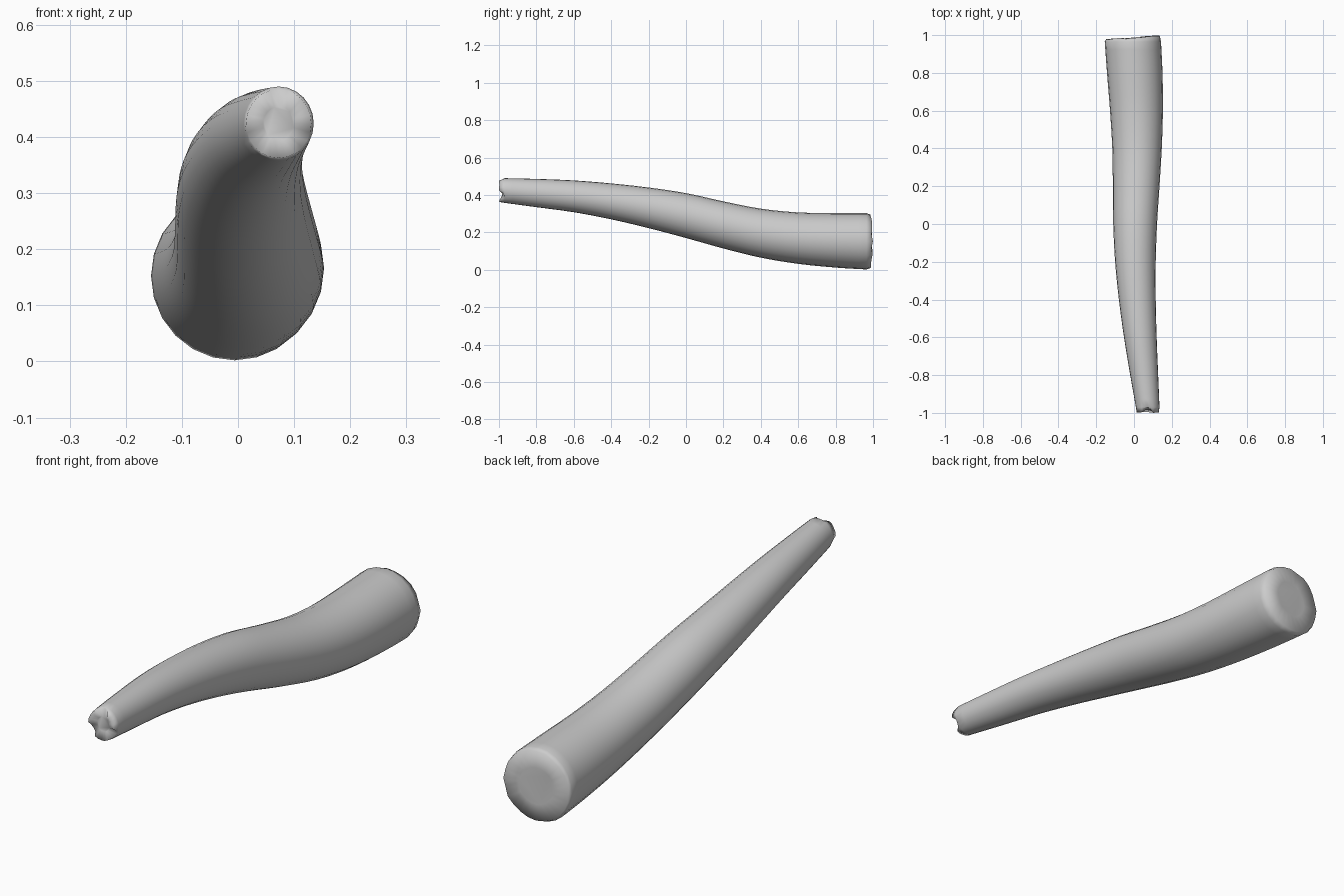
import bpy, bmesh, math, random

if "Cube" in bpy.data.objects:
    bpy.data.objects.remove(bpy.data.objects["Cube"])

random.seed(4)
SIDES = 24

# Sections along the limb: y, left, right, bottom, top
SECTIONS = [
    (-0.97, 0.01, 0.135, 0.358, 0.49),
    (-0.80, -0.02, 0.128, 0.335, 0.486),
    (-0.60, -0.053, 0.12, 0.308, 0.478),
    (-0.40, -0.08, 0.115, 0.27, 0.462),
    (-0.20, -0.10, 0.115, 0.223, 0.44),
    (0.00, -0.11, 0.122, 0.17, 0.41),
    (0.20, -0.112, 0.135, 0.114, 0.366),
    (0.40, -0.115, 0.147, 0.065, 0.327),
    (0.60, -0.127, 0.153, 0.032, 0.307),
    (0.80, -0.143, 0.151, 0.012, 0.303),
    (0.965, -0.155, 0.143, 0.002, 0.303),
]


def catmull(a, b, c, d, t):
    return tuple(0.5 * (2 * q + (r - p) * t + (2 * p - 5 * q + 4 * r - s) * t * t
                        + (3 * q - p - 3 * r + s) * t ** 3)
                 for p, q, r, s in zip(a, b, c, d))


def smooth_sections(rows, steps):
    out = []
    for i in range(len(rows) - 1):
        a, d = rows[max(i - 1, 0)], rows[min(i + 2, len(rows) - 1)]
        out += [catmull(a, rows[i], rows[i + 1], d, k / steps) for k in range(steps)]
    return out + [rows[-1]]


def add_ring(bm, section, scale=1.0, offset=lambda a: 0.0):
    y, left, right, bottom, top = section
    cx, cz = (left + right) / 2, (bottom + top) / 2
    rx, rz = (right - left) / 2 * scale, (top - bottom) / 2 * scale
    ring = []
    for k in range(SIDES):
        a = math.tau * k / SIDES
        ring.append(bm.verts.new((cx + rx * math.cos(a), y + offset(a), cz + rz * math.sin(a))))
    return ring


def front_wobble(a):
    notch = 0.025 * max(0.0, math.cos(3 * (a - math.pi / 2)))
    return -0.03 + notch + random.uniform(0, 0.006)


def back_wobble(a):
    return 0.023 + 0.010 * math.cos(a) + random.uniform(-0.006, 0.002)


bm = bmesh.new()
front, back = SECTIONS[0], SECTIONS[-1]

# Rough front end, long tapering body, rough back end
rings = [add_ring(bm, front, 0.45, lambda a: -0.012),
         add_ring(bm, front, 0.93, front_wobble)]
rings += [add_ring(bm, s) for s in smooth_sections(SECTIONS, 3)]
rings += [add_ring(bm, back, 0.95, back_wobble),
          add_ring(bm, back, 0.5, lambda a: 0.022 + 0.008 * math.cos(a))]
for r0, r1 in zip(rings, rings[1:]):
    for k in range(SIDES):
        n = (k + 1) % SIDES
        bm.faces.new((r0[k], r0[n], r1[n], r1[k]))
bm.faces.new(rings[0])
bm.faces.new(rings[-1])
bmesh.ops.recalc_face_normals(bm, faces=bm.faces)
for f in bm.faces:
    f.smooth = True

mesh = bpy.data.meshes.new("curved_limb")
bm.to_mesh(mesh)
bm.free()
bpy.context.collection.objects.link(bpy.data.objects.new("curved_limb", mesh))
